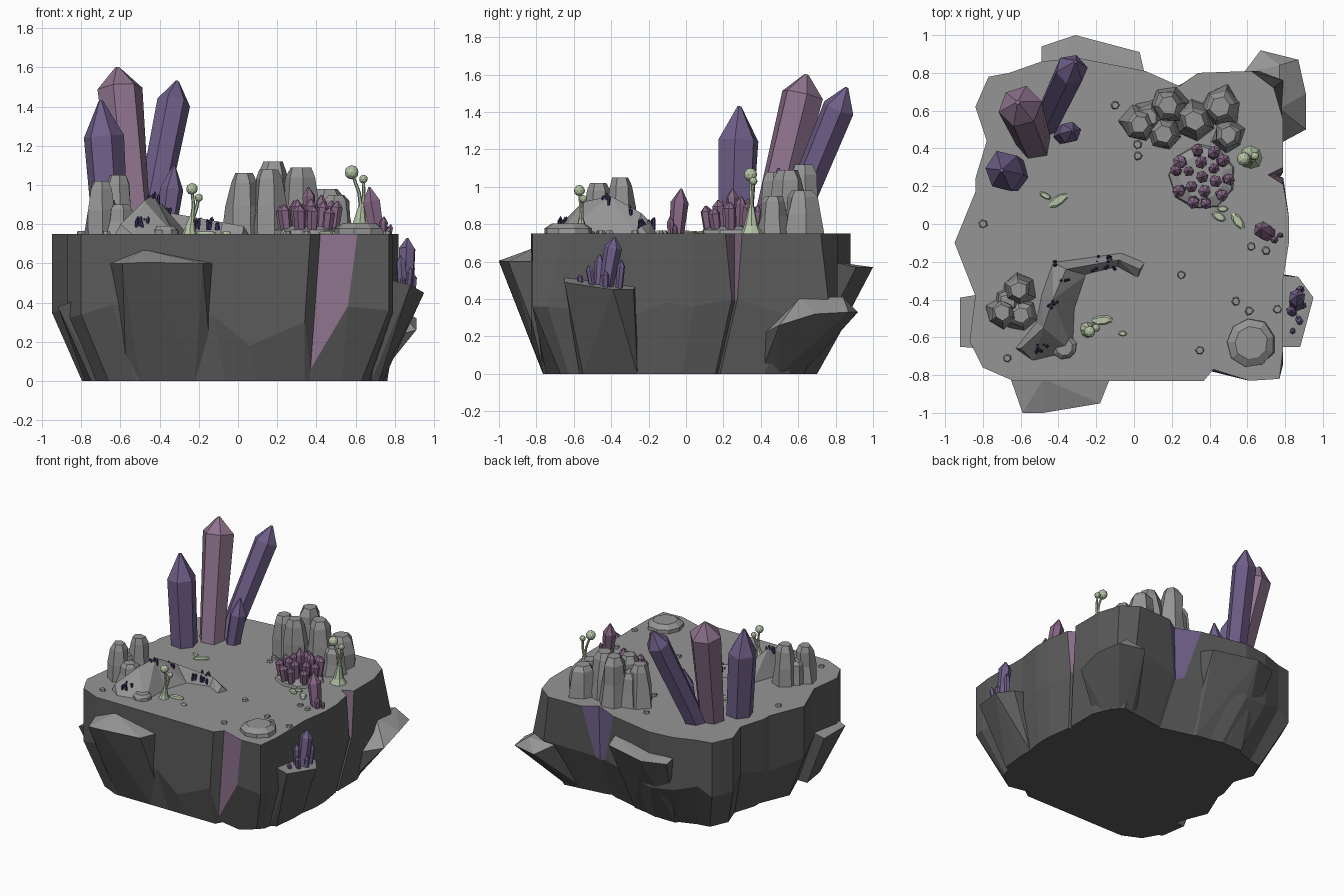
import bpy, bmesh, math, random
from mathutils import Vector, Matrix

if "Cube" in bpy.data.objects:
    bpy.data.objects.remove(bpy.data.objects["Cube"])

random.seed(4)
TOP = 0.75


def material(name, rgb):
    m = bpy.data.materials.new(name)
    m.diffuse_color = (*rgb, 1)
    m.use_nodes = True
    m.node_tree.nodes["Principled BSDF"].inputs["Base Color"].default_value = m.diffuse_color
    return m


DARK = material("dark_rock", (0.105, 0.105, 0.105))
ROCK = material("grey_rock", (0.30, 0.30, 0.30))
VIOLET = material("violet_crystal", (0.16, 0.115, 0.25))
MAUVE = material("mauve_crystal", (0.27, 0.17, 0.265))
PLUM = material("plum_crystal", (0.24, 0.135, 0.235))
INDIGO = material("indigo_crystal", (0.05, 0.03, 0.12))
GREEN = material("pale_green", (0.46, 0.55, 0.38))


def finish(name, bm, *mats):
    bmesh.ops.recalc_face_normals(bm, faces=bm.faces)
    me = bpy.data.meshes.new(name)
    bm.to_mesh(me)
    bm.free()
    for m in mats:
        me.materials.append(m)
    ob = bpy.data.objects.new(name, me)
    bpy.context.collection.objects.link(ob)
    return ob


def loft(bm, rings, n=6, spin=0.0, jitter=0.0):
    """Closed solid through (centre, radius) rings, square to the overall axis."""
    axis = Vector(rings[-1][0]) - Vector(rings[0][0])
    q = Vector((0, 0, 1)).rotation_difference(axis)
    loops = []
    for c, r in rings:
        loop = []
        for i in range(n):
            a = spin + math.tau * i / n
            k = r * (1 + random.uniform(-jitter, jitter))
            loop.append(bm.verts.new(Vector(c) + q @ Vector((k * math.cos(a), k * math.sin(a), 0))))
        loops.append(loop)
    for a, b in zip(loops, loops[1:]):
        for i in range(n):
            bm.faces.new((a[i], a[(i + 1) % n], b[(i + 1) % n], b[i]))
    bm.faces.new(loops[0][::-1])
    bm.faces.new(loops[-1])


def crystal(bm, base, tip, r, n=6, shoulder=.8):
    b, t = Vector(base), Vector(tip)
    loft(bm, [(b, r * .85), (b.lerp(t, shoulder), r), (t, r * .1)], n, random.random(), .08)


def hull(bm, pts):
    vs = [bm.verts.new(p) for p in pts]
    res = bmesh.ops.convex_hull(bm, input=vs)
    junk = [v for v in res["geom_interior"] + res["geom_unused"] if isinstance(v, bmesh.types.BMVert)]
    bmesh.ops.delete(bm, geom=list(set(junk)), context='VERTS')


def tint_flat_tops(bm):
    bmesh.ops.recalc_face_normals(bm, faces=bm.faces)
    bm.normal_update()
    for f in bm.faces:
        if f.normal.z > .5:
            f.material_index = 1


# island body: top outline, straight upper wall, tapered lower wall
outline = [(-.95, -.10), (-.84, -.38), (-.87, -.62), (-.80, -.76), (-.64, -.83), (-.12, -.83),
           (.06, -.83), (.37, -.83), (.42, -.77), (.61, -.83), (.77, -.82), (.79, -.66),
           (.79, -.29), (.82, -.10), (.82, .04), (.79, .21), (.71, .26), (.79, .30),
           (.79, .55), (.74, .72), (.62, .81), (.34, .80), (.24, .73), (.06, .81),
           (-.30, .88), (-.49, .86), (-.66, .80), (-.77, .78), (-.84, .62), (-.78, .44),
           (-.84, .24), (-.84, .17)]
bend_at = {6: (.06, -.83, .18), 7: (.34, -.83, .30), 8: (.37, -.77, .06), 9: (.56, -.81, .38),
           10: (.77, -.82, .36), 11: (.79, -.74, .36), 15: (.79, .245, .40), 16: (.75, .26, .39),
           17: (.79, .275, .40), 19: (.79, .76, .40), 20: (.66, .81, .40), 21: (.26, .745, .36),
           22: (.23, .73, .33), 23: (.17, .755, .36)}
bends = [bend_at.get(i, (x, y, .35 + .04 * math.sin(i * 2))) for i, (x, y) in enumerate(outline)]


def foot(x, y):
    x, y = x * .88 + .04, y * .857 - .053
    d = Vector((x + .03, y + .03))
    return Vector((-.03, -.03)) + d * min(1, .92 / d.length)      # rounded corners


bm = bmesh.new()
up = [bm.verts.new((x, y, TOP)) for x, y in outline]
mid = [bm.verts.new(p) for p in bends]
low = [bm.verts.new((*foot(x, y), 0)) for x, y, z in bends]
seams = {8: 2, 15: 2, 16: 2, 21: 3, 22: 3}      # crystal faces showing in the notches
n = len(up)
for i in range(n):
    j = (i + 1) % n
    bm.faces.new((mid[i], mid[j], up[j], up[i])).material_index = seams.get(i, 0)
    bm.faces.new((low[i], low[j], mid[j], mid[i]))
bm.faces.new(up).material_index = 1
bm.faces.new(low[::-1])
finish("island_body", bm, DARK, ROCK, MAUVE, VIOLET)

# slabs leaning on the walls: top points and foot points
slabs = {
    "front_slab": ([(-.66, -.80, .60), (-.59, -1, .60), (-.48, -1, .605), (-.30, -.94, .60),
                    (-.18, -.95, .60), (-.12, -.80, .60), (-.48, -.82, .67)],
                   [(-.57, -.72), (-.50, -.765), (-.22, -.765), (-.13, -.72)]),
    "back_slab": ([(-.49, .78, .60), (-.49, .94, .57), (-.31, 1, .57), (-.12, .93, .57),
                   (.03, .91, .57), (.06, .78, .60)],
                  [(-.44, .62), (-.40, .70), (-.28, .70), (-.02, .66), (.02, .62)]),
    "right_back_slab": ([(.58, .80, .38), (.67, .92, .33), (.87, .87, .33), (.91, .69, .32),
                         (.91, .50, .26), (.76, .42, .22), (.77, .61, .41), (.77, .84, .41)],
                        [(.48, .60), (.54, .62), (.64, .60), (.70, .50), (.70, .40)]),
    "right_front_slab": ([(.76, -.27, .47), (.87, -.28, .45), (.95, -.39, .45), (.88, -.65, .49),
                          (.76, -.65, .52)], [(.70, -.25), (.74, -.26), (.74, -.36), (.72, -.55), (.68, -.57)]),
    "left_front_slab": ([(-.80, -.37, .42), (-.92, -.39, .38), (-.92, -.65, .38), (-.80, -.66, .42)],
                        [(-.70, -.38), (-.78, -.38), (-.75, -.58), (-.70, -.60)]),
}
for name, (pts, feet) in slabs.items():
    bm = bmesh.new()
    hull(bm, pts + [(x, y, 0) for x, y in feet])
    tint_flat_tops(bm)
    finish(name, bm, DARK, ROCK)

# large crystals
for name, base, tip, r, sh, mat in [
        ("tall_crystal", (-.53, .43, .70), (-.615, .645, 1.60), .115, .88, MAUVE),
        ("leaning_crystal", (-.47, .52, .70), (-.31, .86, 1.53), .088, .87, VIOLET),
        ("left_crystal", (-.645, .26, .70), (-.70, .285, 1.43), .11, .75, VIOLET),
        ("short_crystal", (-.38, .47, .70), (-.325, .495, 1.10), .06, .7, VIOLET)]:
    bm = bmesh.new()
    crystal(bm, base, tip, r, 6, sh)
    finish(name, bm, mat)

# rock columns: x, y, height, radius
for name, cols in {
        "back_rock_columns": [(.03, .53, 1.06, .09), (.18, .63, 1.12, .095), (.16, .48, 1.08, .085),
                              (.32, .55, 1.09, .095), (.46, .62, .98, .10), (.50, .47, .95, .08),
                              (.08, .57, 1.0, .08)],
        "left_rock_columns": [(-.61, -.35, 1.05, .08), (-.70, -.47, 1.02, .075),
                              (-.60, -.48, .90, .08), (-.67, -.41, .92, .07)]}.items():
    bm = bmesh.new()
    for x, y, h, r in cols:
        d = h - TOP
        loft(bm, [((x, y, .73), r * 1.15), ((x, y, TOP + d * .45), r * .95),
                  ((x, y, TOP + d * .85), r * .8), ((x, y, h), r * .55)], 6, random.random(), .14)
    finish(name, bm, ROCK)

# curved ridge: foot, crest, foot at each station
ridge = [((-.63, -.66), (-.60, -.66, .80), (-.53, -.73)), ((-.52, -.52), (-.48, -.55, .92), (-.32, -.68)),
         ((-.49, -.37), (-.43, -.40, .95), (-.31, -.45)), ((-.43, -.20), (-.36, -.24, .86), (-.25, -.27)),
         ((-.06, -.15), (-.08, -.19, .81), (-.09, -.23)), ((.06, -.20), (.03, -.24, .79), (.02, -.29))]
bm = bmesh.new()
for a, b in zip(ridge, ridge[1:]):
    hull(bm, [(*p, .74) if len(p) == 2 else p for p in a + b])
finish("curved_ridge", bm, ROCK)

# boulders, mound and pebbles: x, y, radius, height
bm = bmesh.new()
for x, y, r, h in [(.62, -.63, .135, .055), (-.37, -.65, .07, .04), (.36, .25, .18, .04)]:
    loft(bm, [((x, y, .73), r), ((x, y, TOP + h * .5), r * .93), ((x, y, TOP + h), r * .65)], 9, .3, .05)
for x, y in [(-.10, .63), (.02, .36), (.02, .42), (-.80, 0), (.25, -.27), (.54, -.41), (.61, -.46),
             (.76, -.45), (.70, -.14), (.62, -.12), (.35, -.67), (-.67, -.71)]:
    loft(bm, [((x, y, .74), .027), ((x, y, .765), .018)], 6, random.random(), .15)
finish("boulders_and_pebbles", bm, ROCK)

# crystal bed on the mound
bm = bmesh.new()
for count, rad in [(10, .13), (6, .07), (1, 0)]:
    for i in range(count):
        a = math.tau * i / count + rad * 9 + random.uniform(-.15, .15)
        x, y = .36 + rad * math.cos(a), .25 + rad * math.sin(a)
        h = random.uniform(.09, .14) + (.15 - rad) * .6
        crystal(bm, (x, y, .76), (x + (x - .36) * .15, y + (y - .25) * .15, .77 + h),
                random.uniform(.028, .036))
finish("crystal_bed", bm, PLUM)

# small clusters at the right rim and on the right ledge
bm = bmesh.new()
for b, t, r in [((.71, -.05, .74), (.67, -.025, .99), .048), ((.74, -.08, .74), (.745, -.085, .84), .022),
                ((.77, -.06, .74), (.78, -.06, .80), .015)]:
    crystal(bm, b, t, r, 6, .7)
finish("rim_crystals", bm, PLUM)
bm = bmesh.new()
for b, t, r in [((.86, -.43, .45), (.865, -.38, .73), .045), ((.84, -.47, .46), (.83, -.46, .64), .027),
                ((.87, -.36, .44), (.885, -.345, .61), .022), ((.87, -.50, .46), (.88, -.52, .58), .02),
                ((.84, -.56, .47), (.84, -.57, .53), .015), ((.89, -.43, .44), (.895, -.43, .55), .02)]:
    crystal(bm, b, t, r)
finish("ledge_crystals", bm, VIOLET)

# tiny indigo shards scattered on the ridge: x, y, z, spread, count
bm = bmesh.new()
for x, y, z, s, count in [(-.15, -.20, .79, .08, 14), (-.43, -.21, .77, .02, 4), (-.43, -.42, .92, .04, 8),
                          (-.50, -.66, .80, .04, 8), (-.38, -.30, .86, .03, 4)]:
    for i in range(count):
        px, py = x + random.uniform(-s, s), y + random.uniform(-s, s) * .6
        crystal(bm, (px, py, z - .02), (px + random.uniform(-.01, .01), py, z + random.uniform(.02, .05)), .009, 5)
finish("indigo_shards", bm, INDIGO)

# bulb plants: flared foot, stem, two bulbs
for name, (x, y), h, r, heads in [
        ("right_bulb_plant", (.62, .35), .14, .065, [((.58, .345, 1.065), .036), ((.64, .36, 1.03), .022)]),
        ("left_bulb_plant", (-.245, -.56), .09, .045, [((-.235, -.57, .98), .03), ((-.20, -.55, .935), .021)])]:
    bm = bmesh.new()
    neck = Vector((x + .01, y, TOP + h))
    loft(bm, [((x, y, .74), r), ((x, y, TOP + h * .3), r * .6), (neck, r * .25)], 8, 0, .1)
    for c, hr in heads:
        loft(bm, [(neck - Vector((0, 0, .02)), .012), (neck.lerp(Vector(c), .4) + Vector((.008, 0, 0)), .009), (c, .008)], 6)
        bmesh.ops.create_icosphere(bm, subdivisions=2, radius=hr, matrix=Matrix.Translation(c))
    finish(name, bm, GREEN)

# flat moss patches: x, y, length, width, angle
bm = bmesh.new()
for x, y, l, w, a in [(-.40, .125, .06, .026, .6), (-.47, .15, .035, .015, -.5), (-.17, -.51, .06, .024, .1),
                      (-.06, -.58, .022, .014, 0), (.55, .015, .05, .024, -.9), (.45, .04, .04, .022, -.5),
                      (.47, .08, .03, .016, 0)]:
    loft(bm, [((0, 0, -.01), 1), ((0, 0, .006), 1), ((0, 0, .014), .75)], 8, .2, .08)
    bm.verts.ensure_lookup_table()
    mtx = Matrix.Translation((x, y, TOP)) @ Matrix.Rotation(a, 4, 'Z') @ Matrix.Diagonal((l, w, 1, 1))
    bmesh.ops.transform(bm, matrix=mtx, verts=bm.verts[-24:])
finish("moss_patches", bm, GREEN)
